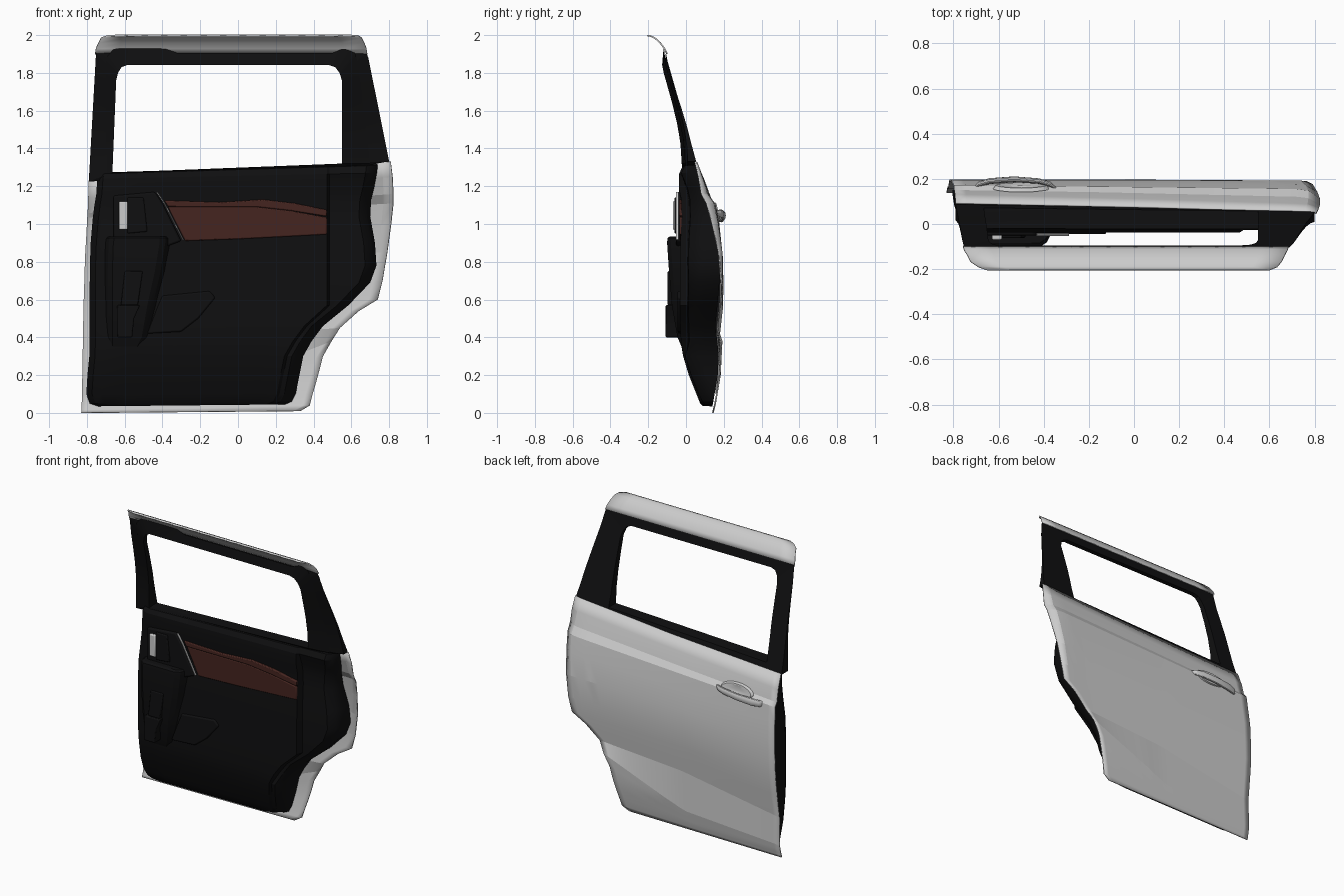
import bpy, bmesh, math


def material(name, col):
    m = bpy.data.materials.new(name)
    m.diffuse_color = (*col, 1)
    return m


BLACK = material("black_trim", (0.005, 0.005, 0.0055))
RED = material("red_inlay", (0.06, 0.018, 0.014))


def lerp(table, t):
    """Piecewise linear lookup in (key, value) pairs."""
    if t <= table[0][0]:
        return table[0][1]
    for (a, u), (b, v) in zip(table, table[1:]):
        if t <= b:
            return u + (v - u) * (t - a) / (b - a)
    return table[-1][1]


def finish(name, bm, mat=None, bevel=0, solid=0, angle=25):
    bmesh.ops.recalc_face_normals(bm, faces=bm.faces)
    me = bpy.data.meshes.new(name)
    bm.to_mesh(me)
    bm.free()
    ob = bpy.data.objects.new(name, me)
    bpy.context.collection.objects.link(ob)
    if mat:
        me.materials.append(mat)
    bpy.context.view_layer.objects.active = ob
    ob.select_set(True)
    bpy.ops.object.shade_smooth_by_angle(angle=math.radians(angle))
    ob.select_set(False)
    if solid:
        m = ob.modifiers.new("sheet", 'SOLIDIFY')
        m.thickness, m.offset = solid, 0
    if bevel:
        m = ob.modifiers.new("edge", 'BEVEL')
        m.width, m.segments = bevel, 2
    return ob


def grid(name, rows, mat=None, wrap_u=False, wrap_v=False, caps=False, **kw):
    """Quad surface through equal-length rows of points."""
    bm = bmesh.new()
    v = [[bm.verts.new(p) for p in r] for r in rows]
    nr, nc = len(v), len(v[0])
    for i in range(nr if wrap_v else nr - 1):
        for j in range(nc if wrap_u else nc - 1):
            a, b = v[i], v[(i + 1) % nr]
            k = (j + 1) % nc
            bm.faces.new((a[j], a[k], b[k], b[j]))
    if caps:
        bm.faces.new(v[0])
        bm.faces.new(v[-1])
    return finish(name, bm, mat, **kw)


def plate(name, outline, y0, y1, mat=None, bevel=0.006):
    """Outline in x, z extruded from y0 to y1."""
    bm = bmesh.new()
    a = [bm.verts.new((x, y0, z)) for x, z in outline]
    b = [bm.verts.new((x, y1, z)) for x, z in outline]
    bm.faces.new(a)
    bm.faces.new(b)
    for i in range(len(a)):
        j = (i + 1) % len(a)
        bm.faces.new((a[i], a[j], b[j], b[i]))
    return finish(name, bm, mat, bevel)


# Outer skin: side profile, scalloped lower ledge, rounded rear edge
PROFILE = [(0, .142), (.05, .155), (.2, .18), (.4, .19), (.6, .195), (.8, .193), (.9, .185),
           (1, .17), (1.1, .145), (1.2, .108), (1.3, .065), (1.35, .05)]
LEDGE_LOW = [(-.83, .09), (-.1, .14), (.495, .38)]
LEDGE_TOP = [(-.83, .28), (-.1, .40), (.54, .45)]


def skin_y(x, z):
    lo, hi = lerp(LEDGE_LOW, x), lerp(LEDGE_TOP, x)
    dent = lerp([(lo, 0), (hi, 1), (hi + .3, 0)], z)
    edge = max(0, (x - .74) / .08) ** 2 * lerp([(1.1, .04), (1.3, .01)], z)
    return lerp(PROFILE, z) - .026 * dent - edge


# left z, left x, right z, right x, rise share at mid-width, crease offset
SKIN = [(0, -.83, .01, .33, .5, 0), (.015, -.829, .04, .38, .4, 0), (.03, -.828, .1, .395, .25, 0),
        (.045, -.828, .16, .413, .18, 0), (.06, -.827, .23, .432, .17, 0), (.075, -.827, .3, .45, .17, 0),
        (.09, -.826, .38, .495, .17, 0), (.28, -.823, .45, .54, .7, 0), (.44, -.82, .54, .64, .55, 0),
        (.56, -.818, .6, .74, .52, 0), (.68, -.814, .7, .765, .5, 0), (.82, -.81, .85, .79, .5, 0),
        (.94, -.803, 1.0, .81, .5, 0), (1.035, -.798, 1.11, .822, .5, .008),
        (1.06, -.796, 1.16, .822, .5, -.008), (1.14, -.793, 1.25, .818, .5, -.002), (1.235, -.79, 1.33, .808, .45, 0)]
rows = []
for zl, xl, zr, xr, mid, dy in SKIN:
    row = []
    for i in range(33):
        t = i / 32
        x, z = xl + (xr - xl) * t, zl + (zr - zl) * lerp([(0, 0), (.54, mid + .04 * (mid >= .5)), (1, 1)], t)
        row.append((x, skin_y(x, z) + dy, z))
    rows.append(row)
grid("outer_skin", rows, solid=.008, angle=7)

# Roof edge cap
CAP = [(1.9, -.1, -.757, .685), (1.93, -.115, -.752, .68), (1.96, -.137, -.738, .668),
       (1.985, -.165, -.725, .655), (1.996, -.19, -.69, .635), (1.998, -.205, -.65, .6)]
grid("roof_cap", [[(a + (b - a) * i / 12, y, z) for i in range(13)] for z, y, a, b in CAP], solid=.008)

# Window frame: paired outer and inner outlines
OUT_Y = [(1.2, .1), (1.24, .083), (1.34, .053), (1.4, .035), (1.5, .012), (1.6, -.018), (1.7, -.05),
         (1.8, -.083), (1.9, -.105)]
IN_Y = [(1.2, -.015), (1.3, -.022), (1.4, -.025), (1.5, -.04), (1.6, -.062), (1.7, -.09), (1.8, -.118), (1.9, -.138)]


def ring(name, pairs, fo, fi, mat, n=6):
    rows = []
    for p, q in zip(pairs, pairs[1:] + pairs[:1]):
        for k in range(n):
            ox, oz, ix, iz = [a + (b - a) * k / n for a, b in zip(p, q)]
            rows.append([(ox, fo(oz), oz), (ix, fo(iz), iz), (ix, fi(iz), iz), (ox, fi(oz) + .02, oz)])
    grid(name, rows, mat, wrap_u=True, wrap_v=True)


ring("window_frame",
     [(-.79, 1.225, -.665, 1.272), (-.753, 1.88, -.645, 1.76), (-.752, 1.91, -.635, 1.80),
      (-.72, 1.91, -.617, 1.83), (-.70, 1.91, -.585, 1.842), (.6, 1.905, .48, 1.842), (.64, 1.903, .515, 1.83),
      (.682, 1.9, .538, 1.80), (.69, 1.88, .55, 1.76), (.80, 1.332, .55, 1.32), (.55, 1.285, .5, 1.318)],
     lambda z: lerp(OUT_Y, z) - .002, lambda z: lerp(IN_Y, z) + .012, BLACK)
ring("window_inner_garnish",
     [(-.70, 1.26, -.665, 1.272), (-.70, 1.78, -.645, 1.76), (-.70, 1.88, -.635, 1.80),
      (-.65, 1.935, -.617, 1.83), (-.42, 1.94, -.585, 1.842), (-.32, 1.905, -.32, 1.842),
      (.5, 1.905, .48, 1.842), (.56, 1.93, .515, 1.83), (.62, 1.905, .538, 1.80),
      (.635, 1.85, .55, 1.76), (.70, 1.32, .55, 1.32), (.55, 1.3, .5, 1.318)],
     lambda z: lerp(IN_Y, z) + .02, lambda z: lerp(IN_Y, z), BLACK, 4)

# Inner door trim: left z, right z, left x, right x, front y
TRIM = [(.035, .045, -.74, .25, .09), (.05, .06, -.785, .285, .075), (.1, .1, -.803, .305, .055),
        (.2, .2, -.797, .325, .015), (.3, .3, -.787, .345, -.015), (.37, .38, -.785, .39, -.027),
        (.45, .46, -.785, .45, -.03), (.56, .57, -.785, .585, -.033), (.68, .69, -.785, .70, -.033),
        (.78, .78, -.784, .733, -.032), (.9, .9, -.78, .725, -.03), (1.02, 1.04, -.77, .70, -.022),
        (1.1, 1.13, -.76, .705, -.024), (1.16, 1.19, -.75, .72, -.037), (1.24, 1.27, -.745, .735, -.037),
        (1.265, 1.31, -.74, .74, -.02), (1.272, 1.318, -.735, .735, .02)]
rows = []
for zl, zr, xl, xr, y in TRIM:
    s = min(.47, xr - .1)
    step = .045 if .3 < zl < 1.2 else .012
    back_l, back_r = skin_y(xl, zl) - .012, skin_y(xr, zr) - .012
    pts = [(xl, back_l), (xl, min(y + .07, back_l)), (xl + .03, y + .02), (xl + .08, y)]
    pts += [(xl + .08 + (s - xl - .08) * i / 8, y) for i in range(1, 9)]
    pts += [(s + .015, y + step * .9), (xr - .06, y + step), (xr - .02, min(y + step + .035, back_r)),
            (xr, min(y + step + .08, back_r)), (xr, back_r)]
    rows.append([(x, yy, zl + (zr - zl) * (x - xl) / (xr - xl)) for x, yy in pts])
grid("inner_trim_panel", rows, BLACK, caps=True)

# Armrest bulge with slanted rear side
ARM = [(.32, -.69, -.52, -.01), (.4, -.69, -.48, -.045), (.57, -.69, -.45, -.075), (.75, -.69, -.41, -.09),
       (.9, -.685, -.385, -.1), (.925, -.68, -.385, -.098), (.935, -.67, -.39, -.085)]
grid("armrest", [[(a - .04, .04, z), (a, y + .02, z), (a + .025, y, z), (b - .03, y, z), (b, y + .02, z), (b + .06, .04, z)]
                 for z, a, b, y in ARM], BLACK, wrap_u=True, caps=True)
plate("armrest_grip", [(-.64, .4), (-.56, .4), (-.55, .5), (-.52, .57), (-.64, .57)], -.108, -.02, BLACK)
plate("armrest_grip_upper", [(-.62, .57), (-.53, .57), (-.505, .75), (-.6, .75)], -.097, -.02, BLACK)
plate("map_pocket", [(-.48, .42), (-.3, .43), (-.21, .5), (-.12, .61), (-.15, .645), (-.4, .62), (-.43, .55)],
      -.045, .0, BLACK, .008)

# Latch housing, inside handle and bright accents
plate("latch_housing", [(-.66, .89), (-.38, .88), (-.3, .91), (-.4, 1.11), (-.44, 1.17), (-.66, 1.15)],
      -.052, .02, BLACK, .01)
plate("latch_bezel", [(-.585, .95), (-.48, .96), (-.5, 1.14), (-.585, 1.14)], -.062, -.04, BLACK)
plate("inside_handle", [(-.63, .97), (-.585, .97), (-.585, 1.12), (-.63, 1.12)], -.07, -.04)
plate("accent_strip", [(-.292, .915), (-.288, .918), (-.387, 1.11), (-.427, 1.17), (-.431, 1.168), (-.391, 1.107)],
      -.053, -.04, None, 0)

# Red inlay in two layers
plate("red_inlay_lower", [(-.28, .91), (0, .92), (.47, .945), (.47, 1.035), (.28, 1.07), (.1, 1.09), (-.37, 1.09)],
      -.034, .015, RED)
plate("red_inlay_upper", [(-.37, 1.09), (.1, 1.09), (.28, 1.07), (.47, 1.04), (.47, 1.075), (.3, 1.11), (.13, 1.13),
                          (-.1, 1.115), (-.39, 1.125)], -.038, .015, RED)

# Outside handle: bar lofted from ellipses over a shallow raised cup
BAR = [(-.71, .157, .010, .006), (-.69, .175, .022, .012), (-.64, .19, .027, .013), (-.53, .198, .024, .013),
       (-.42, .19, .022, .012), (-.37, .175, .018, .012), (-.345, .157, .008, .006)]
grid("outside_handle", [[(x, y + d * math.cos(a * math.pi / 6), 1.045 + (x + .53) * .08 + h * math.sin(a * math.pi / 6))
                         for a in range(12)] for x, y, h, d in BAR], wrap_u=True, caps=True)
cup = []
for r, lift in ((1, -.004), (.9, .012), (.8, .012), (.4, .004), (.02, .002)):
    ring_pts = []
    for a in range(24):
        x = -.5 + .125 * r * math.cos(a * math.pi / 12)
        z = 1.065 + .052 * r * math.sin(a * math.pi / 12)
        ring_pts.append((x, skin_y(x, z) + .006 + lift, z))
    cup.append(ring_pts)
grid("handle_cup", cup, wrap_u=True)
